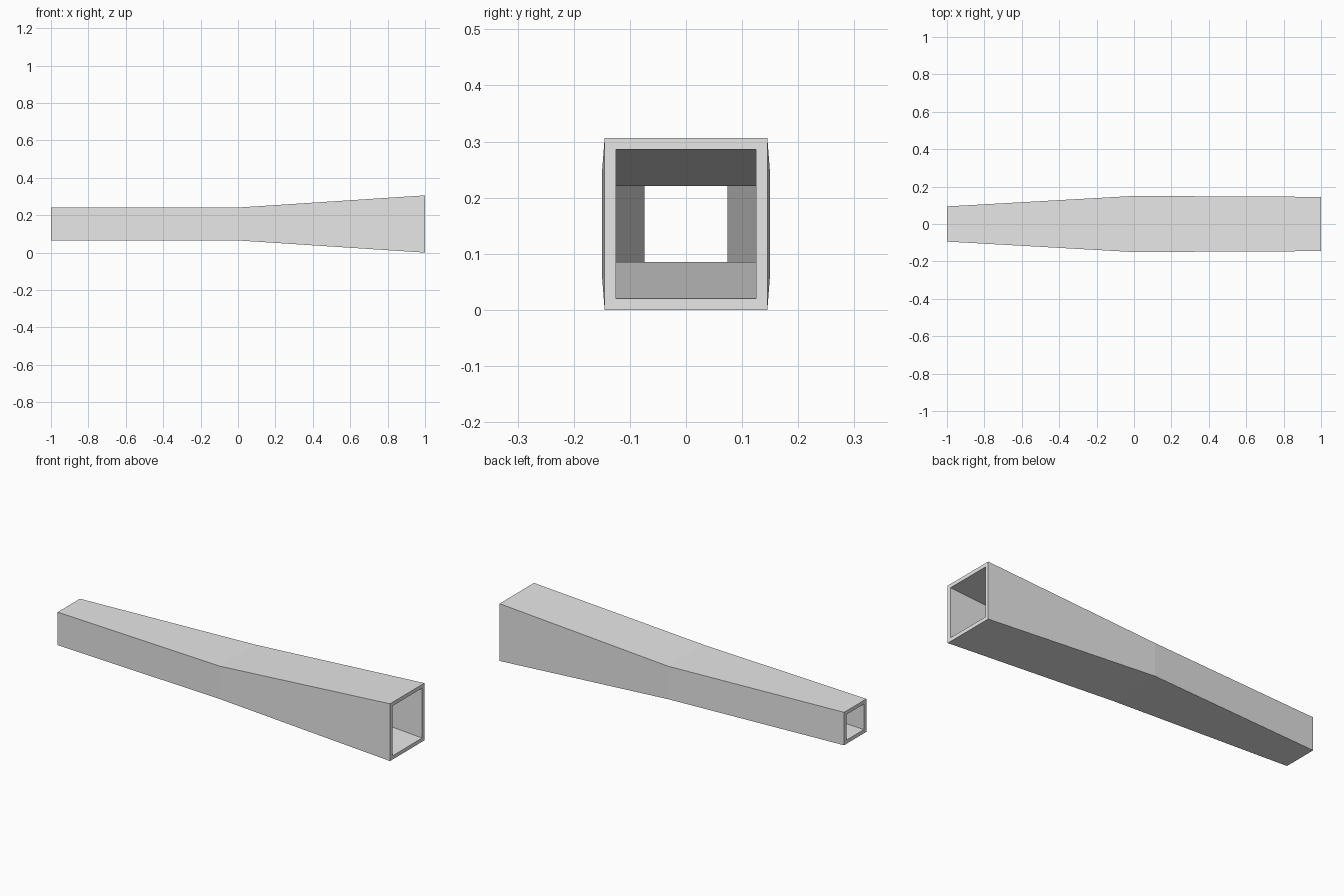
import bpy
import bmesh

cube = bpy.data.objects.get("Cube")
if cube:
    bpy.data.objects.remove(cube, do_unlink=True)

# Plain grey material
grey = bpy.data.materials.new("light grey")
grey.use_nodes = True
colour = (0.8, 0.8, 0.8, 1)
grey.diffuse_color = colour
grey.node_tree.nodes["Principled BSDF"].inputs["Base Color"].default_value = colour

CENTRE_Z = 0.153
WALL = 0.02
# Stations along the duct: x, half width, half height
STATIONS = [(-1, 0.094, 0.088), (0, 0.15, 0.088), (1, 0.145, 0.153)]
CORNERS = [(-1, -1), (1, -1), (1, 1), (-1, 1)]

bm = bmesh.new()


def ring(x, half_y, half_z):
    return [bm.verts.new((x, sy * half_y, CENTRE_Z + sz * half_z)) for sy, sz in CORNERS]


def bridge(a, b):
    for i in range(4):
        j = (i + 1) % 4
        bm.faces.new((a[i], a[j], b[j], b[i]))


# Outer skin, inner skin and the rims joining them
outer = [ring(x, w, h) for x, w, h in STATIONS]
inner = [ring(x, w - WALL, h - WALL) for x, w, h in STATIONS]
for skin in (outer, inner):
    for a, b in zip(skin, skin[1:]):
        bridge(a, b)
bridge(outer[0], inner[0])
bridge(outer[-1], inner[-1])
bmesh.ops.recalc_face_normals(bm, faces=bm.faces)

mesh = bpy.data.meshes.new("tapered_duct")
bm.to_mesh(mesh)
bm.free()
mesh.materials.append(grey)
duct = bpy.data.objects.new("tapered_duct", mesh)
bpy.context.collection.objects.link(duct)
